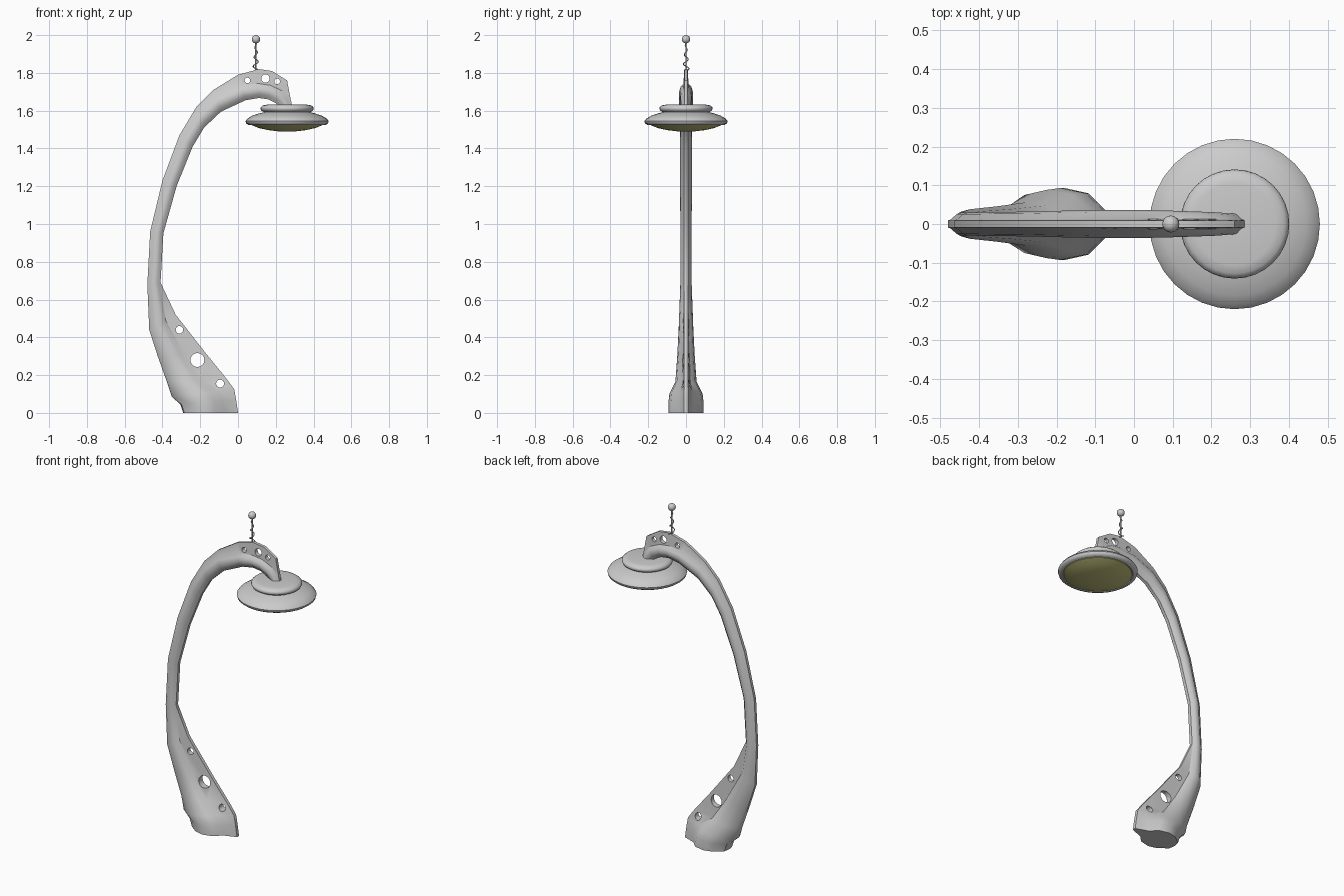
import bpy, bmesh
from math import sin, cos, pi, radians

if "Cube" in bpy.data.objects:
    bpy.data.objects.remove(bpy.data.objects["Cube"])


def link(name, bm, angle=None, color=None):
    bmesh.ops.recalc_face_normals(bm, faces=bm.faces[:])
    me = bpy.data.meshes.new(name)
    bm.to_mesh(me)
    bm.free()
    ob = bpy.data.objects.new(name, me)
    bpy.context.collection.objects.link(ob)
    if color:
        mat = bpy.data.materials.new(name + "_material")
        mat.diffuse_color = color
        mat.use_nodes = True
        mat.node_tree.nodes["Principled BSDF"].inputs["Base Color"].default_value = mat.diffuse_color
        me.materials.append(mat)
    if angle:
        smooth(ob, angle)
    return ob


def activate(ob):
    bpy.ops.object.select_all(action='DESELECT')
    ob.select_set(True)
    bpy.context.view_layer.objects.active = ob


def smooth(ob, angle):
    activate(ob)
    bpy.ops.object.shade_smooth_by_angle(angle=radians(angle))


def loft(rings):
    bm = bmesh.new()
    loops = [[bm.verts.new(p) for p in r] for r in rings]
    n = len(loops[0])
    for a, b in zip(loops, loops[1:]):
        for i in range(n):
            j = (i + 1) % n
            bm.faces.new((a[i], a[j], b[j], b[i]))
    bm.faces.new(loops[0])
    bm.faces.new(loops[-1])
    return bm


def lathe(name, profile, cx, segs=32, color=None):
    rings = [[(cx + r * cos(2 * pi * i / segs), r * sin(2 * pi * i / segs), z)
              for i in range(segs)] for r, z in profile]
    return link(name, loft(rings), 40, color)


# Post: outer x,z, inner x,z, body start, body end, body half width
stations = [
    (-.29, 0, 0, 0, .02, .74, .093),
    (-.305, .045, -.01, .07, .02, .76, .093),
    (-.35, .085, -.02, .125, .03, .72, .088),
    (-.375, .16, -.06, .18, .03, .58, .056),
    (-.425, .3, -.17, .315, .03, .55, .046),
    (-.47, .44, -.33, .52, .03, .62, .038),
    (-.48, .68, -.41, .69, .1, .95, .03),
    (-.465, .96, -.395, .95, .12, .95, .03),
    (-.40, 1.23, -.325, 1.20, .14, .95, .031),
    (-.31, 1.47, -.24, 1.41, .16, .95, .032),
    (-.22, 1.62, -.18, 1.51, .2, .95, .034),
    (-.13, 1.71, -.09, 1.595, .25, .95, .036),
    (0, 1.79, .04, 1.655, .4, .95, .036),
    (.11, 1.82, .11, 1.667, .5, .95, .034),
    (.18, 1.81, .16, 1.66, .5, .95, .032),
    (.26, 1.76, .20, 1.64, .45, .95, .03),
    (.275, 1.68, .23, 1.618, .2, .95, .027),
    (.29, 1.61, .238, 1.60, .1, .95, .03),
]
rings = []
for ox, oz, ix, iz, a, b, w in stations:
    d = b - a
    half = [(0, .009), (a, max(.011, .4 * w)), (a + .25 * d, .85 * w),
            (a + .5 * d, w), (a + .8 * d, .85 * w), (b, max(.012, .4 * w)), (1, .01)]
    sec = half + [(t, -y) for t, y in reversed(half)]
    rings.append([(ox + (ix - ox) * t, y, oz + (iz - oz) * t) for t, y in sec])
post = link("curved_post", loft(rings))

# Round holes through the two fins
for x, z, r in [(-.31, .44, .02), (-.215, .28, .037), (-.095, .155, .021),
                (.05, 1.76, .015), (.145, 1.77, .022), (.207, 1.755, .015)]:
    ring = [[(x + r * cos(2 * pi * i / 16), y, z + r * sin(2 * pi * i / 16))
             for i in range(16)] for y in (-.2, .2)]
    cutter = link("hole_cutter", loft(ring))
    cutter.hide_render = True
    mod = post.modifiers.new("hole", 'BOOLEAN')
    mod.operation = 'DIFFERENCE'
    mod.solver = 'EXACT'
    mod.object = cutter
    activate(post)
    bpy.ops.object.modifier_apply(modifier=mod.name)
    bpy.data.objects.remove(cutter)
smooth(post, 35)

# Lamp head: stepped saucer with shallow lens underneath
lathe("lamp_shade", [(.02, 1.632), (.105, 1.632), (.128, 1.628), (.139, 1.619), (.141, 1.610),
                     (.136, 1.600), (.122, 1.592), (.15, 1.585), (.185, 1.573), (.21, 1.558),
                     (.22, 1.545), (.217, 1.533), (.206, 1.525), (.194, 1.523), (.188, 1.53)], .26)
lathe("lamp_lens", [(.19, 1.53), (.188, 1.524), (.15, 1.508), (.10, 1.497), (.05, 1.491), (.01, 1.49)],
      .26, color=(.55, .53, .2, 1))


# Antenna: straight rod, loose coiled wire and ball tip
def wire(name, pts, radius):
    cu = bpy.data.curves.new(name, 'CURVE')
    cu.dimensions = '3D'
    cu.bevel_depth = radius
    cu.bevel_resolution = 1
    cu.use_fill_caps = True
    sp = cu.splines.new('POLY')
    sp.points.add(len(pts) - 1)
    for p, co in zip(sp.points, pts):
        p.co = (*co, 1)
    ob = bpy.data.objects.new(name, cu)
    bpy.context.collection.objects.link(ob)


wire("antenna_rod", [(.095, 0, 1.80), (.095, 0, 1.97)], .004)
coil = []
for i in range(33):
    t = i / 32
    r = .014 * (1 - t) + .003
    coil.append((.095 + r * cos(6 * pi * t), r * sin(6 * pi * t), 1.81 + .15 * t))
wire("antenna_coil", coil, .003)

bm = bmesh.new()
bmesh.ops.create_uvsphere(bm, u_segments=16, v_segments=10, radius=.022)
bmesh.ops.translate(bm, verts=bm.verts[:], vec=(.095, 0, 1.978))
link("antenna_ball", bm, 60)
